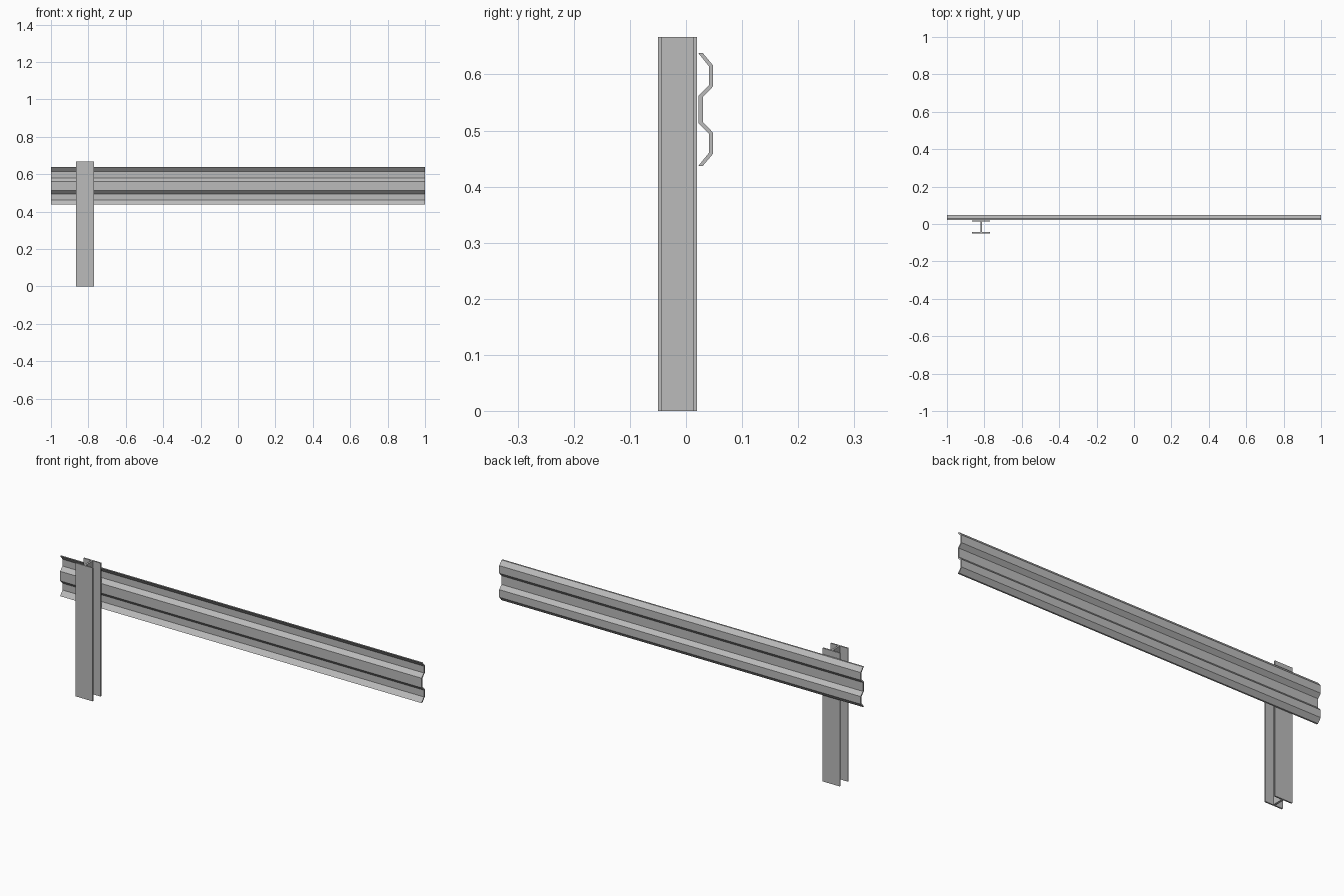
import bpy
import bmesh
from mathutils import Vector

cube = bpy.data.objects.get("Cube")
if cube:
    bpy.data.objects.remove(cube, do_unlink=True)

# Galvanised steel, shared by all parts
steel = bpy.data.materials.new("galvanised_grey")
steel.use_nodes = True
grey = (0.5, 0.5, 0.5, 1)
steel.diffuse_color = grey
steel.node_tree.nodes["Principled BSDF"].inputs["Base Color"].default_value = grey


def extrude_profile(name, points, direction):
    """Close a 3D outline into a face and sweep it into a solid bar."""
    bm = bmesh.new()
    face = bm.faces.new([bm.verts.new(p) for p in points])
    result = bmesh.ops.extrude_face_region(bm, geom=[face], use_keep_orig=True)
    moved = [g for g in result["geom"] if isinstance(g, bmesh.types.BMVert)]
    bmesh.ops.translate(bm, verts=moved, vec=Vector(direction))
    bmesh.ops.recalc_face_normals(bm, faces=bm.faces)
    mesh = bpy.data.meshes.new(name)
    bm.to_mesh(mesh)
    bm.free()
    mesh.materials.append(steel)
    obj = bpy.data.objects.new(name, mesh)
    bpy.context.collection.objects.link(obj)
    return obj


# Post: I-beam section, one half mirrored across the web
POST_X, HALF_WIDTH, HALF_WEB = -0.817, 0.048, 0.005
FRONT, BACK, FLANGE, HEIGHT = -0.05, 0.02, 0.007, 0.667
half = [(HALF_WIDTH, FRONT), (HALF_WIDTH, FRONT + FLANGE), (HALF_WEB, FRONT + FLANGE),
        (HALF_WEB, BACK - FLANGE), (HALF_WIDTH, BACK - FLANGE), (HALF_WIDTH, BACK)]
section = half + [(-x, y) for x, y in reversed(half)]
extrude_profile("post", [(POST_X + x, y, 0) for x, y in section], (0, 0, HEIGHT))

# Guard rail: double-wave sheet, upper half mirrored about its centre height
MID = 0.5375
outer_top = [(0.030, 0.1005), (0.048, 0.079), (0.048, 0.041), (0.030, 0.022)]
inner_top = [(0.022, 0.1005), (0.041, 0.077), (0.041, 0.043), (0.022, 0.024)]


def wave(top):
    return top + [(y, -z) for y, z in reversed(top)]


sheet = wave(outer_top) + wave(inner_top)[::-1]
extrude_profile("guard_rail", [(-1, y, MID + z) for y, z in sheet], (2, 0, 0))
